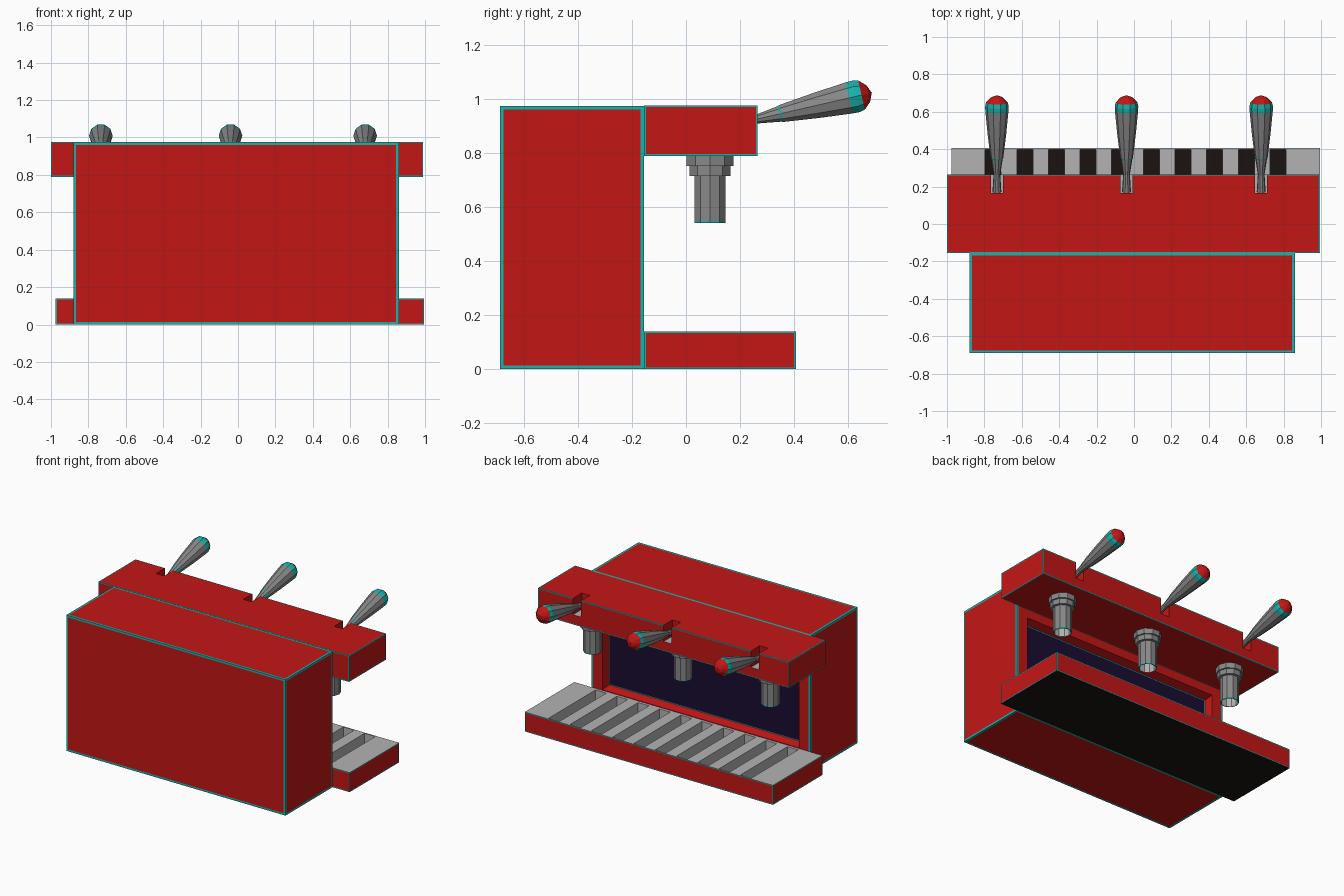
import bpy, bmesh, math
from mathutils import Matrix, Vector

if "Cube" in bpy.data.objects:
    bpy.data.objects.remove(bpy.data.objects["Cube"])

RED, TEAL, GREY, NAVY, BLACK, STEEL = range(6)
COLOURS = [("red", (0.55, 0.008, 0.008)), ("teal", (0.01, 0.45, 0.41)),
           ("light_grey", (0.45, 0.45, 0.45)), ("navy", (0.009, 0.004, 0.03)),
           ("black", (0.01, 0.007, 0.005)), ("steel", (0.25, 0.25, 0.25))]
MATS = []
for label, rgb in COLOURS:
    m = bpy.data.materials.new(label)
    m.diffuse_color = (*rgb, 1)
    m.use_nodes = True
    m.node_tree.nodes["Principled BSDF"].inputs["Base Color"].default_value = m.diffuse_color
    MATS.append(m)


def finish(name, bm):
    bmesh.ops.recalc_face_normals(bm, faces=bm.faces[:])
    me = bpy.data.meshes.new(name)
    bm.to_mesh(me)
    bm.free()
    for m in MATS:
        me.materials.append(m)
    ob = bpy.data.objects.new(name, me)
    bpy.context.collection.objects.link(ob)
    return ob


def add_box(bm, lo, hi, mat=RED):
    lo, hi = Vector(lo), Vector(hi)
    mtx = Matrix.Translation((lo + hi) / 2) @ Matrix.Diagonal((*(hi - lo), 1))
    verts = bmesh.ops.create_cube(bm, size=1, matrix=mtx)["verts"]
    faces = list({f for v in verts for f in v.link_faces})
    for f in faces:
        f.normal_update()
        f.material_index = mat
    return faces


def trimmed_box(name, lo, hi, trim, top=None, bottom=None):
    """Red box whose faces carry a teal border of the given width."""
    bm = bmesh.new()
    faces = add_box(bm, lo, hi)
    rim = bmesh.ops.inset_individual(bm, faces=faces, thickness=trim)["faces"]
    for f in rim:
        f.material_index = TEAL
    bm.normal_update()
    for f in bm.faces:
        if top is not None and f.normal.z > 0.9:
            f.material_index = top
        if bottom is not None and f.normal.z < -0.9:
            f.material_index = bottom
    return finish(name, bm)


def cut(ob, bm):
    """Subtract the cutter; its face colours carry over to the cut walls."""
    cutter = finish("cutter", bm)
    cutter.hide_render = True
    mod = ob.modifiers.new("cut", "BOOLEAN")
    mod.operation = "DIFFERENCE"
    mod.solver = "EXACT"
    mod.object = cutter
    bpy.context.view_layer.objects.active = ob
    bpy.ops.object.modifier_apply(modifier=mod.name)
    bpy.data.objects.remove(cutter)


def lathe(name, rows, mtx, sides=10):
    """rows: (radius, height, colour of the band leading to the next row)"""
    bm = bmesh.new()
    rings = []
    for r, h, _ in rows:
        rings.append([bm.verts.new((r * math.cos(a), r * math.sin(a), h))
                      for a in (2 * math.pi * i / sides for i in range(sides))])
    for k in range(len(rows) - 1):
        for i in range(sides):
            j = (i + 1) % sides
            f = bm.faces.new((rings[k][i], rings[k][j], rings[k + 1][j], rings[k + 1][i]))
            f.material_index = rows[k][2]
    bmesh.ops.remove_doubles(bm, verts=bm.verts[:], dist=1e-5)
    bm.transform(mtx)
    return finish(name, bm)


# Main body with a sloped recess and dark panel on the working side
body = trimmed_box("body", (-0.88, -0.69, 0), (0.86, -0.155, 0.975), 0.02)
bm = bmesh.new()
faces = add_box(bm, (-0.80, -0.215, 0.13), (0.78, -0.10, 0.74))
panel = next(f for f in faces if f.normal.y < -0.9)
centre = panel.calc_center_median()
for v in panel.verts:
    v.co.x -= math.copysign(0.02, v.co.x - centre.x)
    v.co.z -= math.copysign(0.03, v.co.z - centre.z)
rim = bmesh.ops.inset_individual(bm, faces=[panel], thickness=0.008)["faces"]
for f in rim:
    f.material_index = TEAL
panel.material_index = NAVY
cut(body, bm)

# Overhanging head with three lever slots
STATIONS = [-0.733, -0.04, 0.68]
head = trimmed_box("head", (-1.0, -0.155, 0.79), (0.99, 0.265, 0.977), 0.009)
bm = bmesh.new()
for x in STATIONS:
    for f in add_box(bm, (x - 0.032, 0.165, 0.86), (x + 0.032, 0.30, 1.05)):
        if f.normal.z < -0.9:
            f.material_index = GREY
cut(head, bm)

# Drip tray with ten long slots
tray = trimmed_box("drip_tray", (-0.975, -0.155, 0), (0.995, 0.407, 0.14), 0.009,
                   top=GREY, bottom=BLACK)
bm = bmesh.new()
for i in range(10):
    x = -0.753 + 0.1692 * i
    for f in add_box(bm, (x - 0.043, -0.135, 0.02), (x + 0.043, 0.398, 0.2), GREY):
        if f.normal.z < -0.9:
            f.material_index = BLACK
cut(tray, bm)

# Brew groups (stepped, hollow spouts) and levers
GROUP = [(0, 0.79, STEEL), (0.091, 0.79, STEEL), (0.091, 0.752, STEEL),
         (0.08, 0.752, STEEL), (0.08, 0.715, STEEL), (0.061, 0.715, STEEL),
         (0.061, 0.548, TEAL), (0.061, 0.541, TEAL), (0.056, 0.541, GREY),
         (0.056, 0.70, GREY), (0, 0.70, GREY)]
LEVER = [(0, -0.03, STEEL), (0.024, -0.03, STEEL), (0.018, 0.067, STEEL),
         (0.031, 0.15, TEAL), (0.034, 0.157, STEEL), (0.050, 0.29, STEEL),
         (0.062, 0.415, TEAL), (0.063, 0.44, TEAL), (0.058, 0.462, RED),
         (0.034, 0.487, RED), (0, 0.501, RED)]
tilt = Matrix.Rotation(math.radians(-77.1), 4, "X")
for n, x in enumerate(STATIONS, 1):
    lathe(f"brew_group_{n}", GROUP, Matrix.Translation((x, 0.089, 0)))
    lathe(f"lever_{n}", LEVER, Matrix.Translation((x, 0.2, 0.912)) @ tilt)
